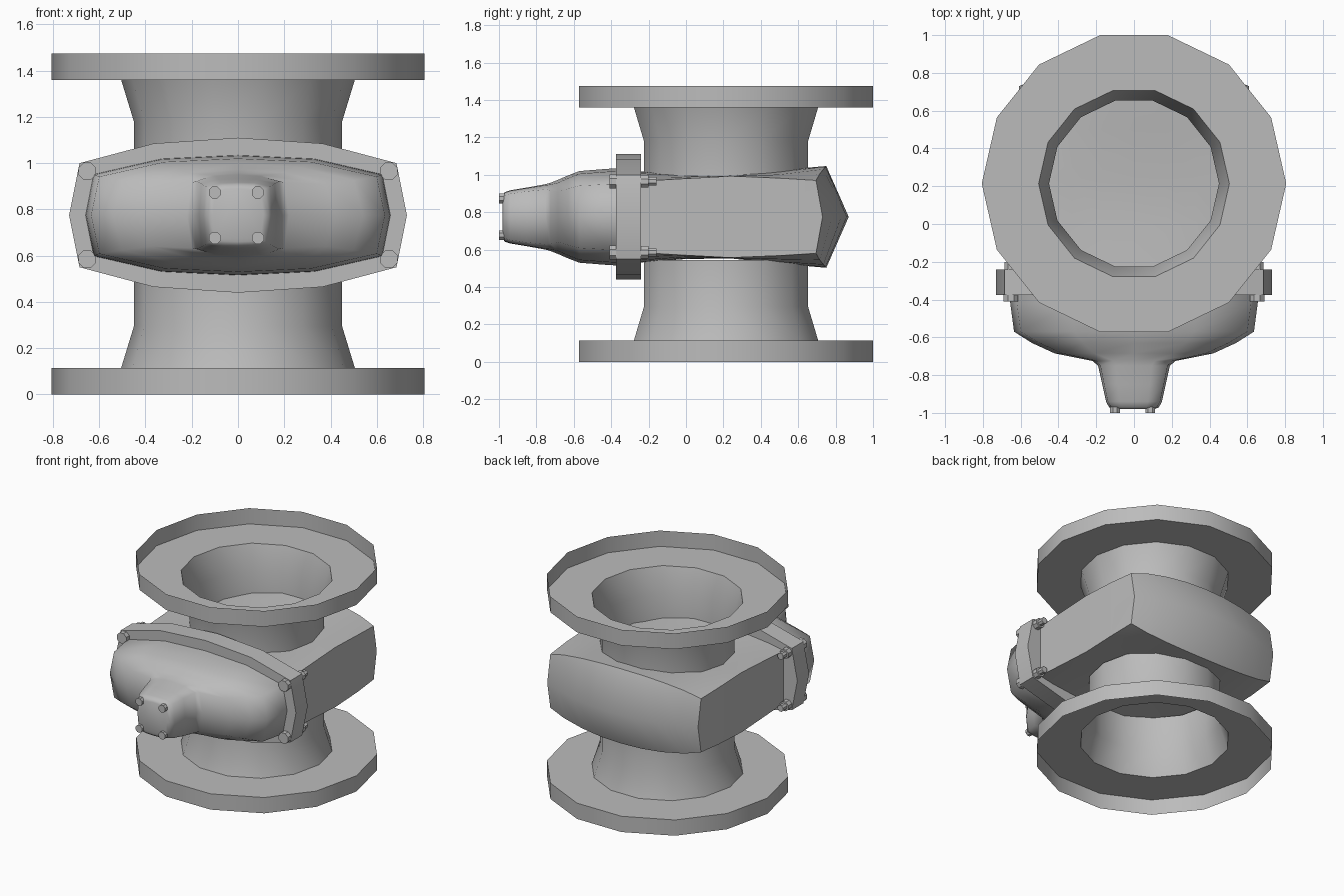
import bpy, bmesh, math

if "Cube" in bpy.data.objects:
    bpy.data.objects.remove(bpy.data.objects["Cube"])

CZ = 0.775      # height of the body / bonnet axis
PY = 0.214      # y of the vertical pipe axis
MID = 0.7375    # mid height of the pipe

# dark cast-metal grey
metal = bpy.data.materials.new("cast_metal")
metal.diffuse_color = (0.5, 0.5, 0.5, 1)
metal.use_nodes = True
metal.node_tree.nodes["Principled BSDF"].inputs["Base Color"].default_value = metal.diffuse_color


def finish(bm, name, angle=30):
    bmesh.ops.remove_doubles(bm, verts=bm.verts, dist=0.0005)
    bmesh.ops.recalc_face_normals(bm, faces=bm.faces)
    me = bpy.data.meshes.new(name)
    bm.to_mesh(me)
    bm.free()
    me.materials.append(metal)
    ob = bpy.data.objects.new(name, me)
    bpy.context.collection.objects.link(ob)
    bpy.ops.object.select_all(action='DESELECT')
    ob.select_set(True)
    bpy.context.view_layer.objects.active = ob
    bpy.ops.object.shade_smooth_by_angle(angle=math.radians(angle))
    return ob


def loft(name, rings, cap_start=True, cap_end=True, angle=30):
    bm = bmesh.new()
    rows = [[bm.verts.new(p) for p in r] for r in rings]
    for a, b in zip(rows, rows[1:]):
        n = len(a)
        for i in range(n):
            j = (i + 1) % n
            bm.faces.new((a[i], a[j], b[j], b[i]))
    if cap_start:
        bm.faces.new(rows[0])
    if cap_end:
        bm.faces.new(rows[-1])
    return finish(bm, name, angle)


def lathe(name, profile, sides=14):
    rings = [[(r * math.cos(2 * math.pi * k / sides),
               PY + r * math.sin(2 * math.pi * k / sides), z)
              for k in range(sides)] for r, z in profile]
    return loft(name, rings, False, False)


def section(y, quarter, bow=0.0):
    """Mirror a quarter outline (from x axis up to z axis) into a full xz ring."""
    top = quarter + [(-x, z) for x, z in reversed(quarter[:-1])]
    full = top + [(x, -z) for x, z in reversed(top[1:-1])]
    w = max(x for x, z in quarter)
    return [(x, y + bow * (1 - (x / w) ** 2), CZ + z) for x, z in full]


def rod(name, x, z, parts, sides=8):
    """Stepped rod along y; parts are (radius, y)."""
    rings = [[(x + r * math.cos(2 * math.pi * (k + .5) / sides), y,
               z + r * math.sin(2 * math.pi * (k + .5) / sides))
              for k in range(sides)] for r, y in parts]
    return loft(name, rings)


# pipe ends: flared neck, flange disc and open outer rim, upper and lower
for label, s in (("upper", 1), ("lower", -1)):
    h = lambda z: MID + s * (z - MID)
    lathe(label + "_pipe", [(0.45, h(0.93)), (0.45, h(1.18)), (0.505, h(1.36)),
                            (0.806, h(1.36)), (0.806, h(1.475))])


# main body: flat side panels, crowned top, wedge-shaped back
def body_quarter(w, p, t):
    return [(w, 0), (w, p), (w * .8, p + (t - p) * .45), (w * .53, p + (t - p) * .78),
            (w * .27, p + (t - p) * .95), (0, t)]


loft("valve_body", [
    section(-0.26, body_quarter(0.62, 0.19, 0.245)),
    section(0.0, body_quarter(0.62, 0.205, 0.225)),
    section(0.24, body_quarter(0.62, 0.218, 0.222)),
    section(0.5, body_quarter(0.618, 0.207, 0.25)),
    section(0.695, body_quarter(0.608, 0.195, 0.272), bow=0.055),
    section(0.73, [(x, 0) for x, z in body_quarter(0.608, 0.2, 0.27)], bow=0.14),
], cap_end=False, angle=70)

# bonnet flange plate
plate = [(0.73, 0), (0.685, 0.225), (0.365, 0.31), (0, 0.335)]
loft("bonnet_flange", [section(-0.375, plate), section(-0.24, plate)], angle=25)


# bonnet cover narrowing into a square nose
def cover_quarter(w, t, e, c, m):
    # w, t: half width and height; e: side bulge; c, m: corner and shoulder heights
    return [(w, 0), (w - e, t * c), (w * .5, t * m), (0, t)]


loft("bonnet_cover", [
    section(-0.36, cover_quarter(0.66, 0.26, 0.035, .68, .94)),
    section(-0.42, cover_quarter(0.655, 0.257, 0.035, .68, .94)),
    section(-0.57, cover_quarter(0.635, 0.245, 0.035, .68, .94)),
    section(-0.63, cover_quarter(0.54, 0.222, 0.04, .68, .93)),
    section(-0.685, cover_quarter(0.42, 0.198, 0.04, .68, .92)),
    section(-0.725, cover_quarter(0.22, 0.182, 0.02, .78, .95)),
    section(-0.75, cover_quarter(0.19, 0.175, 0.012, .84, .97)),
    section(-0.85, cover_quarter(0.168, 0.157, 0.01, .87, .98)),
    section(-0.94, cover_quarter(0.148, 0.142, 0.01, .87, .98)),
    section(-0.97, cover_quarter(0.132, 0.132, 0.012, .87, .98)),
    section(-0.98, cover_quarter(0.11, 0.115, 0.012, .87, .98)),
], angle=70)

# bonnet bolts with nuts and stud ends behind, plus nose bolts
for i, (sx, sz) in enumerate([(-1, -1), (-1, 1), (1, -1), (1, 1)]):
    x, z = sx * 0.652, CZ + sz * 0.19
    rod(f"bonnet_bolt_{i}", x, z, [(0.041, -0.41), (0.041, -0.37)])
    rod(f"bonnet_nut_{i}", x, z, [(0.036, -0.245), (0.036, -0.2),
                                  (0.024, -0.2), (0.024, -0.157)])
    rod(f"nose_bolt_{i}", -0.007 + sx * 0.093, CZ + sz * 0.098,
        [(0.028, -1.0), (0.028, -0.97)])
